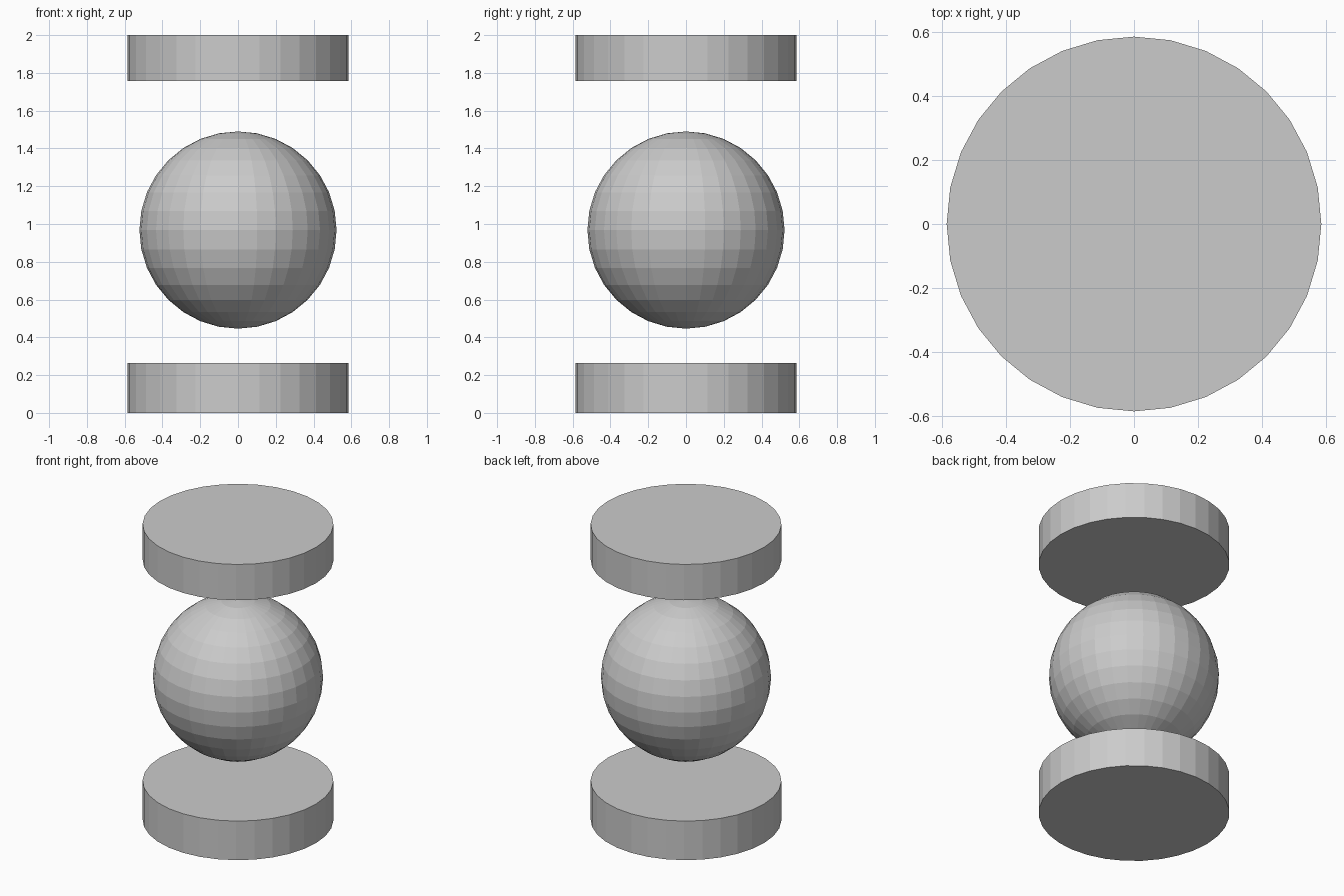
import bpy

if "Cube" in bpy.data.objects:
    bpy.data.objects.remove(bpy.data.objects["Cube"])


def disc(name, z0, z1, radius=0.585):
    bpy.ops.mesh.primitive_cylinder_add(vertices=32, radius=radius, depth=z1 - z0,
                                        location=(0, 0, (z0 + z1) / 2))
    bpy.context.object.name = name


# Flat discs below and above
disc("bottom_disc", 0.0, 0.264)
disc("top_disc", 1.758, 2.0)

# Faceted ball floating between them
bpy.ops.mesh.primitive_uv_sphere_add(segments=32, ring_count=16, radius=0.522,
                                     location=(0, 0, 0.968))
bpy.context.object.name = "ball"
